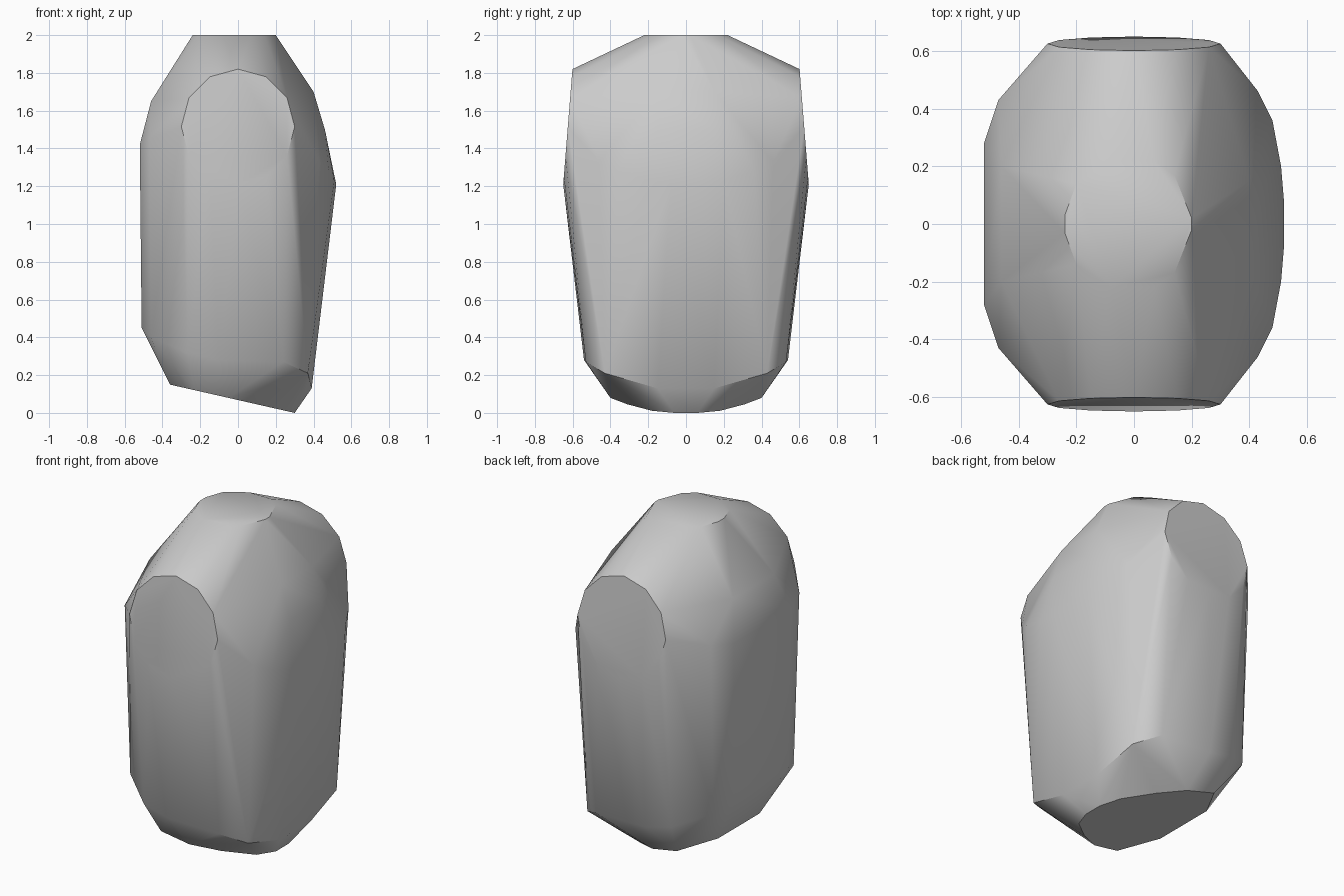
import bpy
import bmesh
from math import cos, sin, pi, radians

default = bpy.data.objects.get("Cube")
if default:
    bpy.data.objects.remove(default, do_unlink=True)


def make_material(name, colour):
    mat = bpy.data.materials.new(name)
    mat.use_nodes = True
    mat.diffuse_color = colour
    mat.node_tree.nodes["Principled BSDF"].inputs["Base Color"].default_value = colour
    return mat


# Flat cap at the neck, half outline as (x, y)
neck = [(x, y, 2) for x, y in
        [(-.24, .03), (-.2, .14), (-.08, .22), (.07, .22), (.14, .17), (.2, .02)]]

# Sloped oval cap where each arm joins
arm_sides = 12
arm = []
for i in range(arm_sides):
    a = 2 * pi * i / arm_sides
    z = 1.515 + .305 * sin(a)
    arm.append((.3 * cos(a), .65 - .08 * (z - 1.21), z))

# Chest, upper back and shoulder blade corners
upper = [(.4, .15, 1.7), (.46, .15, 1.5), (.52, .08, 1.21), (.51, .2, 1.23),
         (.48, .36, 1.28), (.43, .46, 1.33),
         (-.46, .2, 1.65), (-.52, .28, 1.42), (-.47, .43, 1.45)]

# Hip line, just above the underside
hips = [(.39, .15, .13), (.37, .43, .21), (.24, .53, .27), (-.1, .54, .28),
        (-.27, .53, .32), (-.46, .39, .4), (-.51, .26, .45)]

# Flat underside, tilted down toward the belly
base = [(x, y, .068 - .227 * x) for x, y in
        [(-.36, .2), (-.23, .42), (-.05, .4), (.1, .31), (.25, .18), (.3, .06)]]


def build_torso(half_points):
    bm = bmesh.new()
    for x, y, z in half_points:
        for side in (-1, 1):
            bm.verts.new((x, side * y, z))
    hull = bmesh.ops.convex_hull(bm, input=bm.verts)
    loose = [v for v in bm.verts if not v.link_faces]
    bmesh.ops.delete(bm, geom=loose, context="VERTS")
    # Join the triangles that lie in one flat facet
    bmesh.ops.dissolve_limit(bm, angle_limit=radians(1),
                             verts=bm.verts, edges=bm.edges)
    bmesh.ops.recalc_face_normals(bm, faces=bm.faces)
    mesh = bpy.data.meshes.new("torso")
    bm.to_mesh(mesh)
    bm.free()
    obj = bpy.data.objects.new("torso", mesh)
    bpy.context.collection.objects.link(obj)
    return obj


torso = build_torso(neck + arm + upper + hips + base)
torso.data.materials.append(make_material("plain grey", (.6, .6, .6, 1)))

bpy.ops.object.select_all(action="DESELECT")
torso.select_set(True)
bpy.context.view_layer.objects.active = torso
bpy.ops.object.shade_smooth_by_angle(angle=radians(35))
